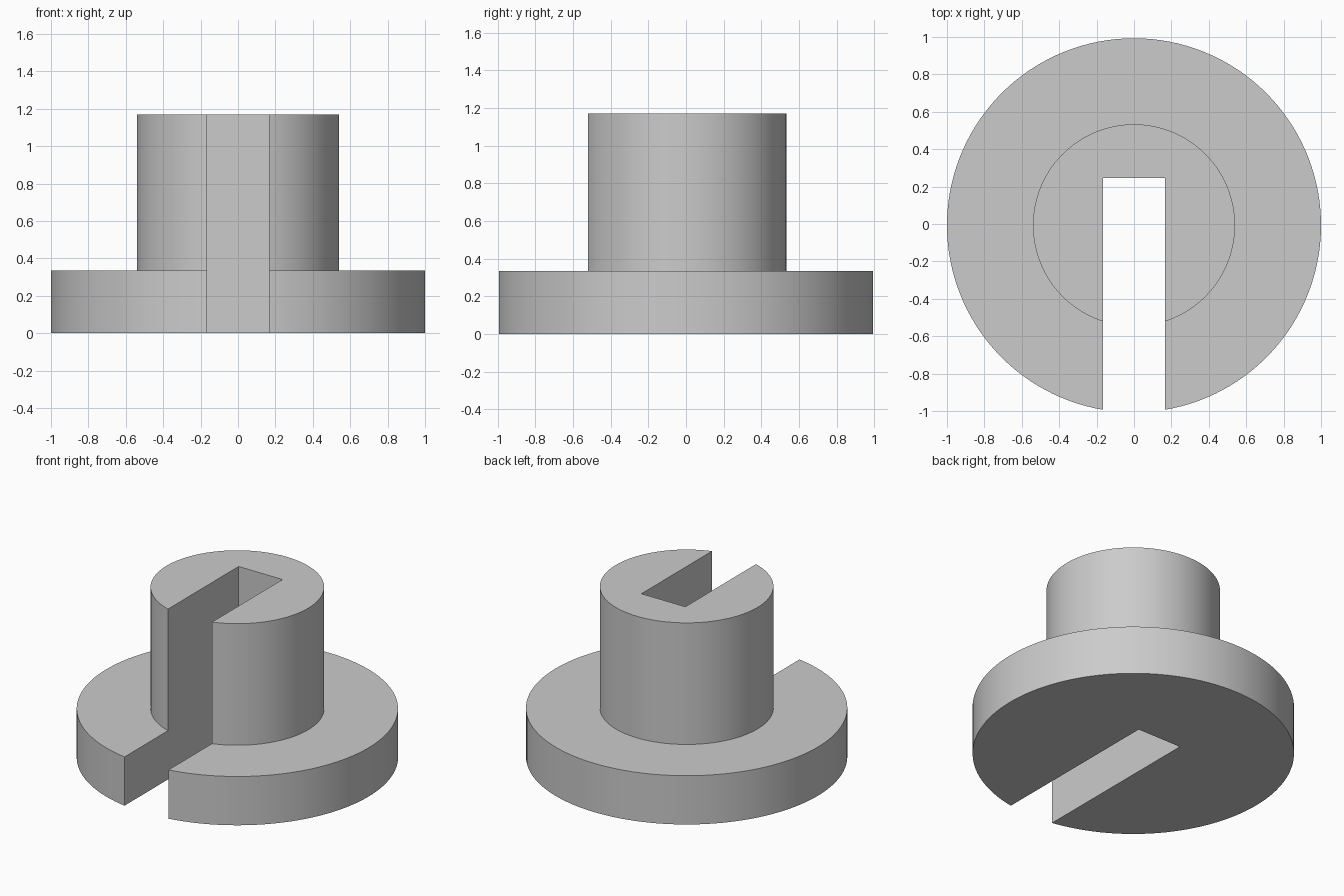
import bpy
import bmesh
from math import asin, sin, cos, pi, radians

cube = bpy.data.objects.get("Cube")
if cube:
    bpy.data.objects.remove(cube, do_unlink=True)

CENTRE_Y = -0.007
SLOT_HALF = 0.167
SLOT_END = 0.245
BASE_RADIUS, BASE_TOP = 1.0, 0.335
BOSS_RADIUS, BOSS_TOP = 0.54, 1.17
SEGMENTS = 128

steel = bpy.data.materials.new("plain grey")
steel.use_nodes = True
grey = (0.6, 0.6, 0.6, 1.0)
steel.diffuse_color = grey
steel.node_tree.nodes["Principled BSDF"].inputs["Base Color"].default_value = grey

bm = bmesh.new()


def open_ring(radius, z):
    """Arc running counter-clockwise from the right slot lip to the left one."""
    gap = asin(SLOT_HALF / radius)
    start, sweep = -pi / 2 + gap, 2 * (pi - gap)
    angles = [start + sweep * i / SEGMENTS for i in range(SEGMENTS + 1)]
    return [bm.verts.new((radius * cos(a), CENTRE_Y + radius * sin(a), z)) for a in angles]


def slot_corners(z):
    return [bm.verts.new((x, SLOT_END, z)) for x in (-SLOT_HALF, SLOT_HALF)]


# Turned outline: flange wall, step, then boss wall
rings = [open_ring(BASE_RADIUS, 0), open_ring(BASE_RADIUS, BASE_TOP),
         open_ring(BOSS_RADIUS, BASE_TOP), open_ring(BOSS_RADIUS, BOSS_TOP)]
for low, high in zip(rings, rings[1:]):
    for i in range(SEGMENTS):
        bm.faces.new((low[i], low[i + 1], high[i + 1], high[i]))

# Flat underside and top, both notched by the slot
bottom, top = slot_corners(0), slot_corners(BOSS_TOP)
bm.faces.new(rings[0] + bottom)
bm.faces.new(rings[-1] + top)

# Slot side walls and end wall
for lip, corner in ((-1, 0), (0, 1)):
    bm.faces.new([ring[lip] for ring in rings] + [top[corner], bottom[corner]])
bm.faces.new((bottom[0], bottom[1], top[1], top[0]))
bmesh.ops.recalc_face_normals(bm, faces=bm.faces)

mesh = bpy.data.meshes.new("slotted_flanged_bush")
bm.to_mesh(mesh)
bm.free()
mesh.materials.append(steel)
bush = bpy.data.objects.new("slotted_flanged_bush", mesh)
bpy.context.collection.objects.link(bush)

# Smooth round walls with crisp edges
bpy.ops.object.select_all(action="DESELECT")
bush.select_set(True)
bpy.context.view_layer.objects.active = bush
bpy.ops.object.shade_smooth_by_angle(angle=radians(30))
